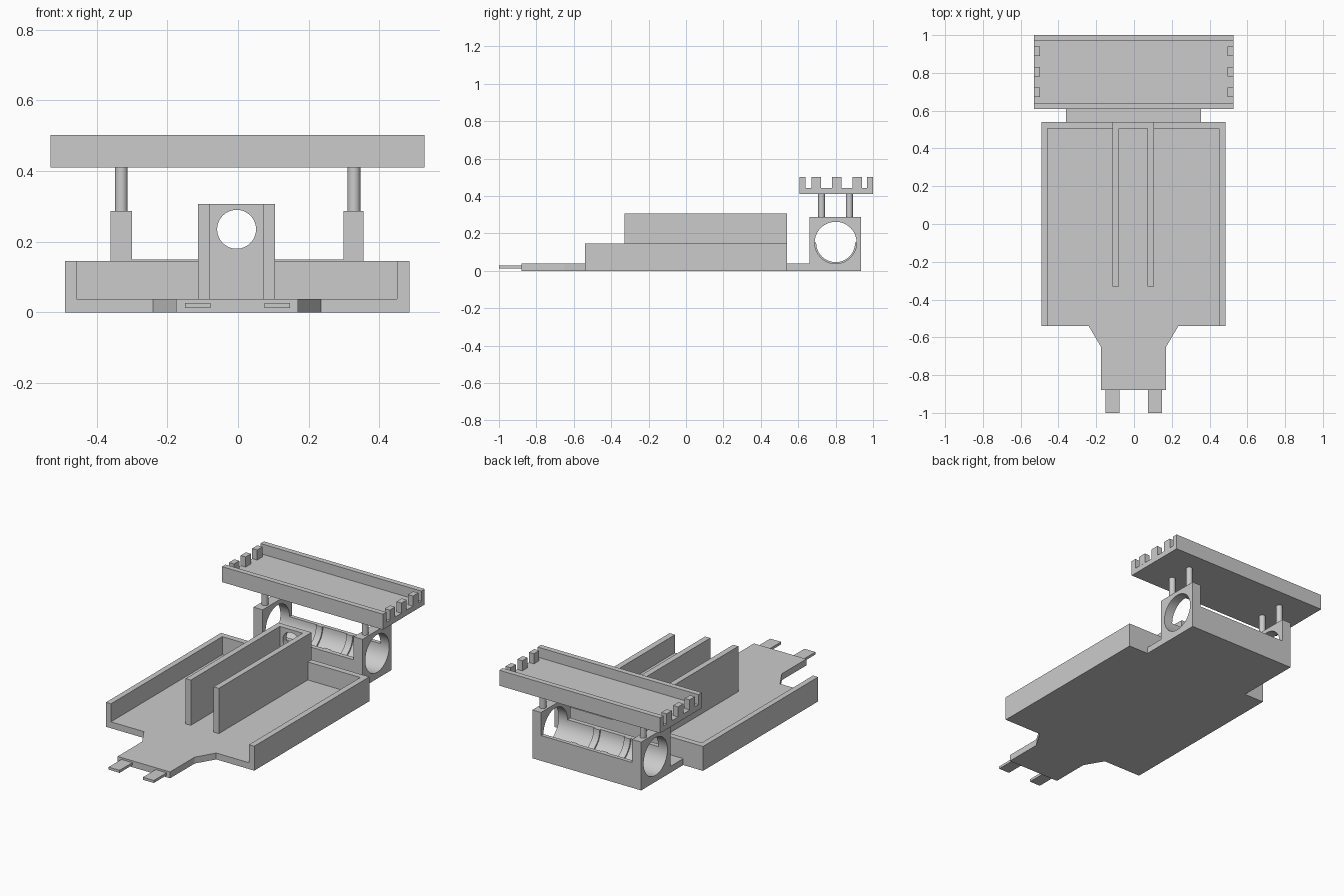
import bpy
import bmesh
from math import cos, sin, pi, radians
from mathutils import Vector

cube = bpy.data.objects.get("Cube")
if cube:
    bpy.data.objects.remove(cube, do_unlink=True)

GREY = (0.6, 0.6, 0.6, 1)
mat = bpy.data.materials.new("plain grey")
mat.use_nodes = True
mat.diffuse_color = GREY
mat.node_tree.nodes["Principled BSDF"].inputs["Base Color"].default_value = GREY


def prism(name, outline, low, high, axis="z"):
    """Extrude a flat outline: (x, y) along z, (y, z) along x, (x, z) along y."""
    place = {"z": lambda a, b, t: (a, b, t),
             "x": lambda a, b, t: (t, a, b),
             "y": lambda a, b, t: (a, t, b)}[axis]
    bm = bmesh.new()
    face = bm.faces.new([bm.verts.new(place(a, b, low)) for a, b in outline])
    grown = bmesh.ops.extrude_face_region(bm, geom=[face])
    moved = [v for v in grown["geom"] if isinstance(v, bmesh.types.BMVert)]
    bmesh.ops.translate(bm, verts=moved, vec=Vector(place(0, 0, high - low)))
    bmesh.ops.recalc_face_normals(bm, faces=bm.faces)
    mesh = bpy.data.meshes.new(name)
    bm.to_mesh(mesh)
    bm.free()
    mesh.materials.append(mat)
    ob = bpy.data.objects.new(name, mesh)
    bpy.context.collection.objects.link(ob)
    return ob


def box(name, x, y, z):
    return prism(name, [(x[0], y[0]), (x[1], y[0]), (x[1], y[1]), (x[0], y[1])], *z)


def arc(centre, radius, start, end, steps):
    return [(centre[0] + radius * cos(start + (end - start) * i / steps),
             centre[1] + radius * sin(start + (end - start) * i / steps))
            for i in range(steps + 1)]


def circle(centre, radius, steps=48):
    return arc(centre, radius, 0, 2 * pi, steps)[:-1]


def activate(ob):
    bpy.ops.object.select_all(action="DESELECT")
    ob.select_set(True)
    bpy.context.view_layer.objects.active = ob


def smooth(ob):
    activate(ob)
    bpy.ops.object.shade_smooth_by_angle(angle=radians(30))


def bore(ob, cutter):
    mod = ob.modifiers.new("bore", "BOOLEAN")
    mod.operation = "DIFFERENCE"
    mod.solver = "EXACT"
    mod.object = cutter
    activate(ob)
    bpy.ops.object.modifier_apply(modifier=mod.name)
    bpy.data.objects.remove(cutter, do_unlink=True)
    smooth(ob)


LEFT, RIGHT = -0.49, 0.485
FLOOR, BACK, INNER_BACK, FRONT = 0.038, 0.54, 0.505, -0.54

# Floor plate with the tapered nose and the tongue under the holder
prism("base_plate", [
    (LEFT, FRONT), (-0.24, FRONT), (-0.175, -0.65), (-0.175, -0.88),
    (0.17, -0.88), (0.17, -0.65), (0.235, FRONT), (RIGHT, FRONT),
    (RIGHT, BACK), (0.355, BACK), (0.355, 0.66), (-0.36, 0.66),
    (-0.36, BACK), (LEFT, BACK)], 0, FLOOR)

# Contact pins
for side, x in (("right", -0.15), ("left", 0.075)):
    box(side + "_pin", (x, x + 0.072), (-1, -0.88), (0.012, 0.027))

# Tray walls, one L shape on each side
for side, outer, inner, mid in (("right", LEFT, -0.457, -0.113),
                                ("left", RIGHT, 0.45, 0.105)):
    prism(side + "_tray_wall", [
        (outer, FRONT), (inner, FRONT), (inner, INNER_BACK),
        (mid, INNER_BACK), (mid, BACK), (outer, BACK)], FLOOR, 0.145)

# Tall centre channel with a round hole in its back wall
channel = prism("centre_channel", [
    (-0.113, -0.33), (-0.079, -0.33), (-0.079, INNER_BACK), (0.071, INNER_BACK),
    (0.071, -0.33), (0.105, -0.33), (0.105, BACK), (-0.113, BACK)], FLOOR, 0.307)
bore(channel, prism("hole_cutter", circle((-0.004, 0.235), 0.055), 0.45, 0.6, "y"))

# Tube holder: two bored end blocks and a half-round trough between them
AXIS, BORE = (0.8, 0.15), 0.112
for side, x in (("right", (-0.36, -0.3)), ("left", (0.298, 0.355))):
    block = box(side + "_holder_end", x, (0.66, 0.935), (0, 0.287))
    bore(block, prism("bore_cutter", circle(AXIS, BORE), x[0] - 0.05, x[1] + 0.05, "x"))

trough = prism("holder_trough", [(0.935, AXIS[1]), (0.935, 0), (0.66, 0), (0.66, AXIS[1])]
               + arc(AXIS, BORE, pi, 2 * pi, 24), -0.3, 0.298, "x")
smooth(trough)

# Thin raised ribs in the trough
for side, x in (("right", -0.1), ("left", 0.1)):
    rib = prism(side + "_trough_rib", arc(AXIS, BORE, pi, 2 * pi, 24)
                + arc(AXIS, BORE - 0.008, 2 * pi, pi, 24), x - 0.02, x + 0.02, "x")
    smooth(rib)

# Round posts carrying the rack
for side, x in (("right", -0.33), ("left", 0.328)):
    for end, y in (("front", 0.725), ("back", 0.874)):
        smooth(prism(f"{side}_{end}_post", circle((x, y), 0.018, 32), 0.287, 0.41))

# Upper rack: long walls front and back, short teeth at both ends
RACK = (-0.53, 0.527)
TOP = (0.442, 0.502)
box("rack_floor", RACK, (0.608, 1), (0.41, TOP[0]))
box("rack_front_wall", RACK, (0.608, 0.64), TOP)
box("rack_back_wall", RACK, (0.968, 1), TOP)
for side, x in (("right", (RACK[0], -0.497)), ("left", (0.494, RACK[1]))):
    for i in range(3):
        y = 0.672 + 0.109 * i
        box(f"{side}_rack_tooth_{i + 1}", x, (y, y + 0.05), TOP)
